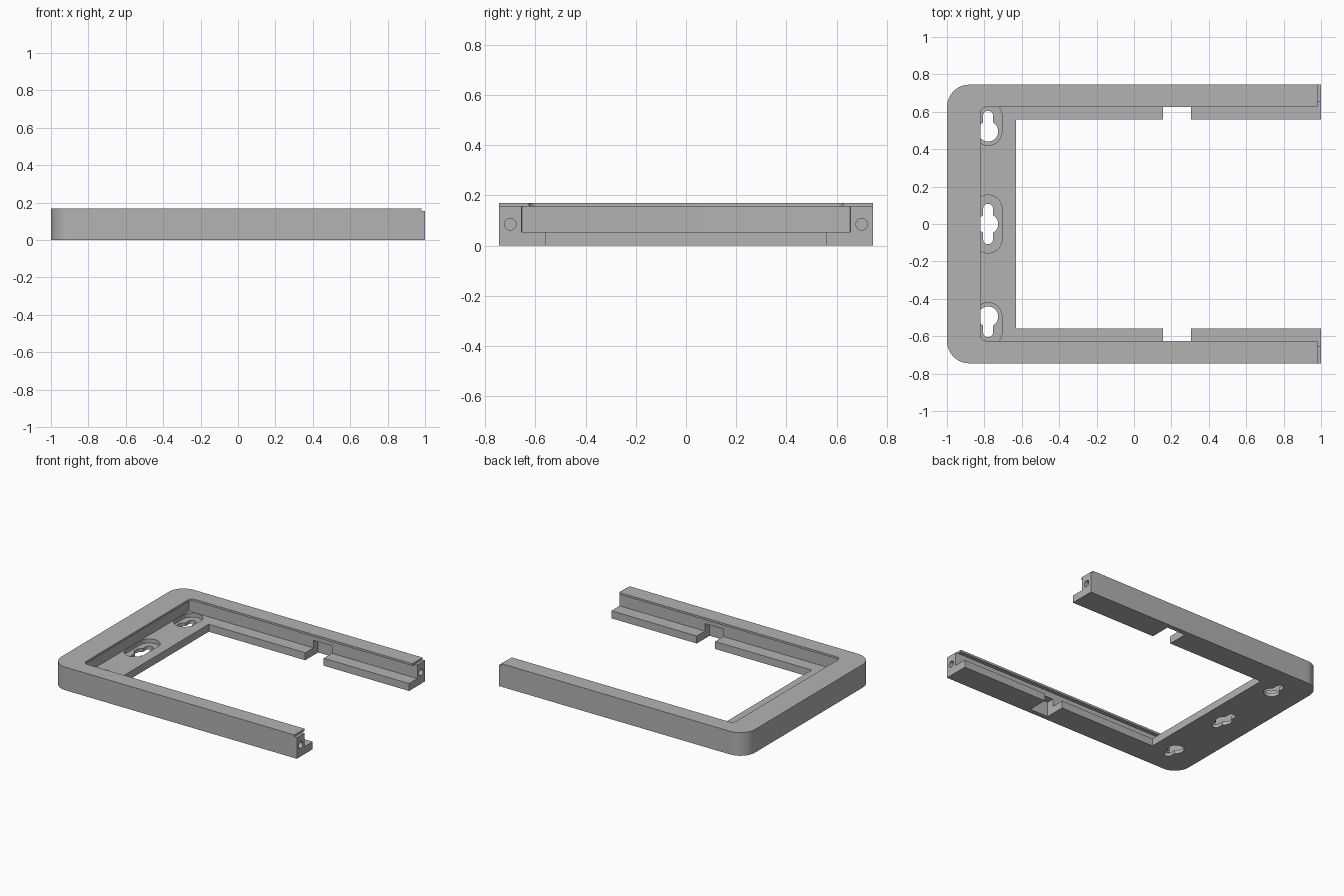
import bpy, bmesh, math
from mathutils import Matrix

cube = bpy.data.objects.get("Cube")
if cube:
    bpy.data.objects.remove(cube, do_unlink=True)

grey = bpy.data.materials.new("plain_grey")
grey.use_nodes = True
grey.diffuse_color = (0.45, 0.45, 0.45, 1)
grey.node_tree.nodes["Principled BSDF"].inputs["Base Color"].default_value = (0.45, 0.45, 0.45, 1)


def prism(name, points, z0, z1):
    """Extrude a flat outline from z0 to z1."""
    bm = bmesh.new()
    face = bm.faces.new([bm.verts.new((x, y, z0)) for x, y in points])
    top = bmesh.ops.extrude_face_region(bm, geom=[face])["geom"]
    bmesh.ops.translate(bm, vec=(0, 0, z1 - z0),
                        verts=[v for v in top if isinstance(v, bmesh.types.BMVert)])
    bmesh.ops.recalc_face_normals(bm, faces=bm.faces)
    mesh = bpy.data.meshes.new(name)
    bm.to_mesh(mesh)
    bm.free()
    mesh.materials.append(grey)
    ob = bpy.data.objects.new(name, mesh)
    bpy.context.collection.objects.link(ob)
    return ob


def arc(cx, cy, r, a0, a1, n):
    angles = [math.radians(a0 + (a1 - a0) * i / n) for i in range(n + 1)]
    return [(cx + r * math.cos(a), cy + r * math.sin(a)) for a in angles]


def bay(x0, x1, y, r):
    """Rectangle with its two left corners rounded."""
    return (arc(x0 + r, y - r, r, 90, 180, 12) + arc(x0 + r, r - y, r, 180, 270, 12)
            + [(x1, -y), (x1, y)])


def box(x0, x1, y0, y1):
    return [(x0, y0), (x1, y0), (x1, y1), (x0, y1)]


def stadium(cx, y0, y1, r):
    return arc(cx, y1, r, 0, 180, 20) + arc(cx, y0, r, 180, 360, 20)


def cut(points, z0, z1, matrix=None):
    """Subtract a prism from the frame."""
    cutter = prism("cutter", points, z0, z1)
    cutter.hide_render = True
    if matrix:
        cutter.data.transform(matrix)
    mod = frame.modifiers.new("cut", "BOOLEAN")
    mod.operation, mod.solver, mod.object = "DIFFERENCE", "EXACT", cutter
    bpy.context.view_layer.update()
    result = bpy.data.meshes.new_from_object(
        frame.evaluated_get(bpy.context.evaluated_depsgraph_get()))
    frame.modifiers.clear()
    frame.data = result
    bpy.data.objects.remove(cutter, do_unlink=True)


# Three-sided outer frame
frame = prism("mounting_frame", bay(-1, 1, 0.745, 0.12), 0, 0.17)

# Panel slot, lip opening above it and ledge opening below it
cut(bay(-0.857, 1.2, 0.655, 0.004), 0.055, 0.155)
cut(bay(-0.822, 1.2, 0.625, 0.035), 0.1, 0.3)
cut(box(-0.63, 1.2, -0.56, 0.56), -0.1, 0.1)

# Lip set back at the open end
cut(box(0.98, 1.2, -0.9, 0.9), 0.155, 0.3)

for side in (-1, 1):
    # Notches through the ledge and into the wall
    y0, y1 = sorted((side * 0.5, side * 0.71))
    cut(box(0.155, 0.305, y0, y1), -0.1, 0.11)
    # Screw holes in the open ends
    along_x = Matrix.Translation((0, side * 0.70, 0.085)) @ Matrix.Rotation(math.pi / 2, 4, "Y")
    cut(arc(0, 0, 0.023, 0, 348.75, 31), 0.75, 1.1, along_x)

# Keyhole recesses, round openings and hanging slots
keyholes = [(-0.578, -0.495, -0.495), (-0.081, 0.081, 0), (0.495, 0.578, 0.495)]
for y0, y1, centre in keyholes:
    cut(stadium(-0.78, y0, y1, 0.074), 0.025, 0.065)
    cut(stadium(-0.78, y0, y1, 0.027), -0.1, 0.06)
    cut(arc(-0.78, centre, 0.054, 0, 352.5, 47), -0.1, 0.062)

# Smooth rounded walls, crisp edges
bpy.ops.object.select_all(action="DESELECT")
frame.select_set(True)
bpy.context.view_layer.objects.active = frame
bpy.ops.object.shade_smooth_by_angle(angle=math.radians(30))
